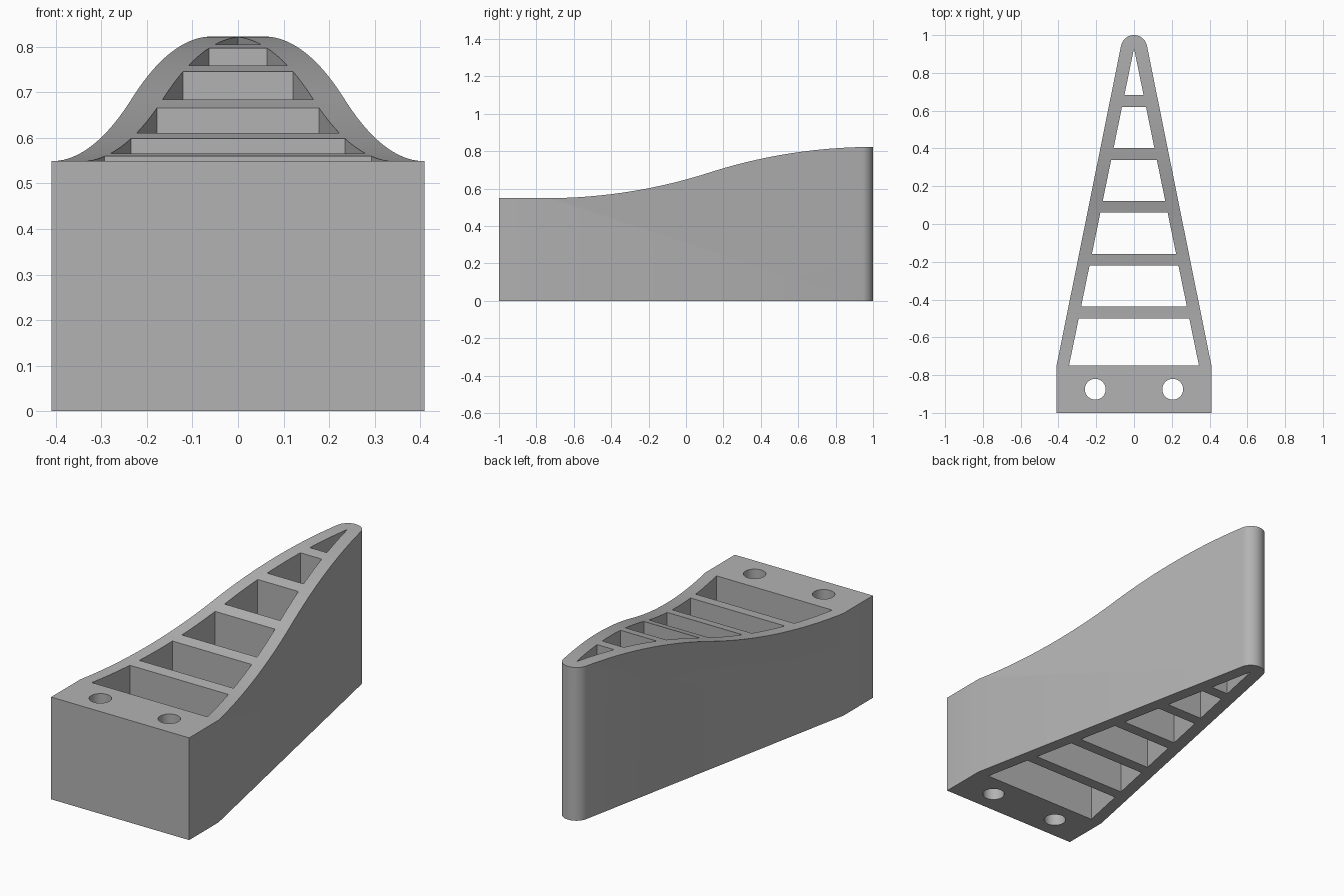
import bpy
import bmesh
from math import sin, cos, pi, sqrt, atan2
from mathutils import Vector

default = bpy.data.objects.get("Cube")
if default:
    bpy.data.objects.remove(default, do_unlink=True)

grey = bpy.data.materials.new("mid grey")
grey.use_nodes = True
grey.diffuse_color = (0.45, 0.45, 0.45, 1)
grey.node_tree.nodes["Principled BSDF"].inputs["Base Color"].default_value = grey.diffuse_color


def prism(name, points, offset):
    """Extrude a closed outline of 3D points by an offset vector."""
    bm = bmesh.new()
    face = bm.faces.new([bm.verts.new(p) for p in points])
    out = bmesh.ops.extrude_face_region(bm, geom=[face], use_keep_orig=True)
    verts = [v for v in out["geom"] if isinstance(v, bmesh.types.BMVert)]
    bmesh.ops.translate(bm, verts=verts, vec=offset)
    bmesh.ops.recalc_face_normals(bm, faces=bm.faces)
    mesh = bpy.data.meshes.new(name)
    bm.to_mesh(mesh)
    bm.free()
    mesh.materials.append(grey)
    obj = bpy.data.objects.new(name, mesh)
    bpy.context.collection.objects.link(obj)
    return obj


def column(name, outline, low, height):
    return prism(name, [(x, y, low) for x, y in outline], Vector((0, 0, height)))


def combine(target, cutter, operation):
    """Apply one boolean and discard the cutter."""
    cutter.hide_render = True
    mod = target.modifiers.new(operation.title(), "BOOLEAN")
    mod.operation, mod.solver, mod.object = operation, "EXACT", cutter
    bpy.context.view_layer.objects.active = target
    bpy.ops.object.modifier_apply(modifier=mod.name)
    bpy.data.objects.remove(cutter, do_unlink=True)


HALF, SHOULDER = 0.41, -0.75
LOW, HIGH = 0.549, 0.823

# Plan: rectangular mounting end tapering to a round nose
tip_y, tip_r = 0.93, 0.07
reach = Vector((HALF, SHOULDER - tip_y))
tangent = atan2(reach.y, reach.x) + pi / 2 - atan2(tip_r, sqrt(reach.length_squared - tip_r ** 2))
steps = 24
nose = [(tip_r * cos(a), tip_y + tip_r * sin(a))
        for a in (tangent + (pi - 2 * tangent) * i / steps for i in range(steps + 1))]
plan = [(-HALF, -1), (HALF, -1), (HALF, SHOULDER)] + nose + [(-HALF, SHOULDER)]
bracket = column("ribbed_wedge_body", plan, 0, 1)

# Side profile: flat seat, then two equal arcs forming an S
run, rise = (1 - SHOULDER) / 2, (HIGH - LOW) / 2
radius = (run ** 2 + rise ** 2) / (2 * rise)


def top_height(y):
    if y < SHOULDER + run:
        return LOW + radius - sqrt(radius ** 2 - (y - SHOULDER) ** 2)
    return HIGH - radius + sqrt(radius ** 2 - (1 - y) ** 2)


ys = [SHOULDER + 2 * run * i / 40 for i in range(41)]
side = [(-1, -1.1, -0.1), (-1, 1.1, -0.1), (-1, 1.1, HIGH)]
side += [(-1, y, top_height(y)) for y in reversed(ys)] + [(-1, -1.1, LOW)]
side_block = prism("side_profile_cutter", side, Vector((2, 0, 0)))
combine(bracket, side_block, "INTERSECT")

# Through pockets between the evenly spaced cross ribs
apex, inner_half, pitch, rib = 0.93, 0.344, 0.28, 0.062


def inner(y):
    return inner_half * (apex - y) / (apex - SHOULDER)


for i in range(6):
    back = -0.5 + pitch * i
    front = SHOULDER if i == 0 else back - pitch + rib
    outline = [(-inner(front), front), (inner(front), front)]
    if i < 5:
        outline += [(inner(back), back), (-inner(back), back)]
    else:
        outline.append((0, apex))
    combine(bracket, column("pocket_cutter", outline, -0.5, 2), "DIFFERENCE")

# Two mounting holes
for x in (-0.205, 0.205):
    circle = [(x + 0.055 * cos(2 * pi * i / 40), -0.875 + 0.055 * sin(2 * pi * i / 40))
              for i in range(40)]
    combine(bracket, column("hole_cutter", circle, -0.5, 2), "DIFFERENCE")

bpy.ops.object.select_all(action="DESELECT")
bracket.select_set(True)
bpy.context.view_layer.objects.active = bracket
bpy.ops.object.shade_smooth_by_angle(angle=pi / 6)
